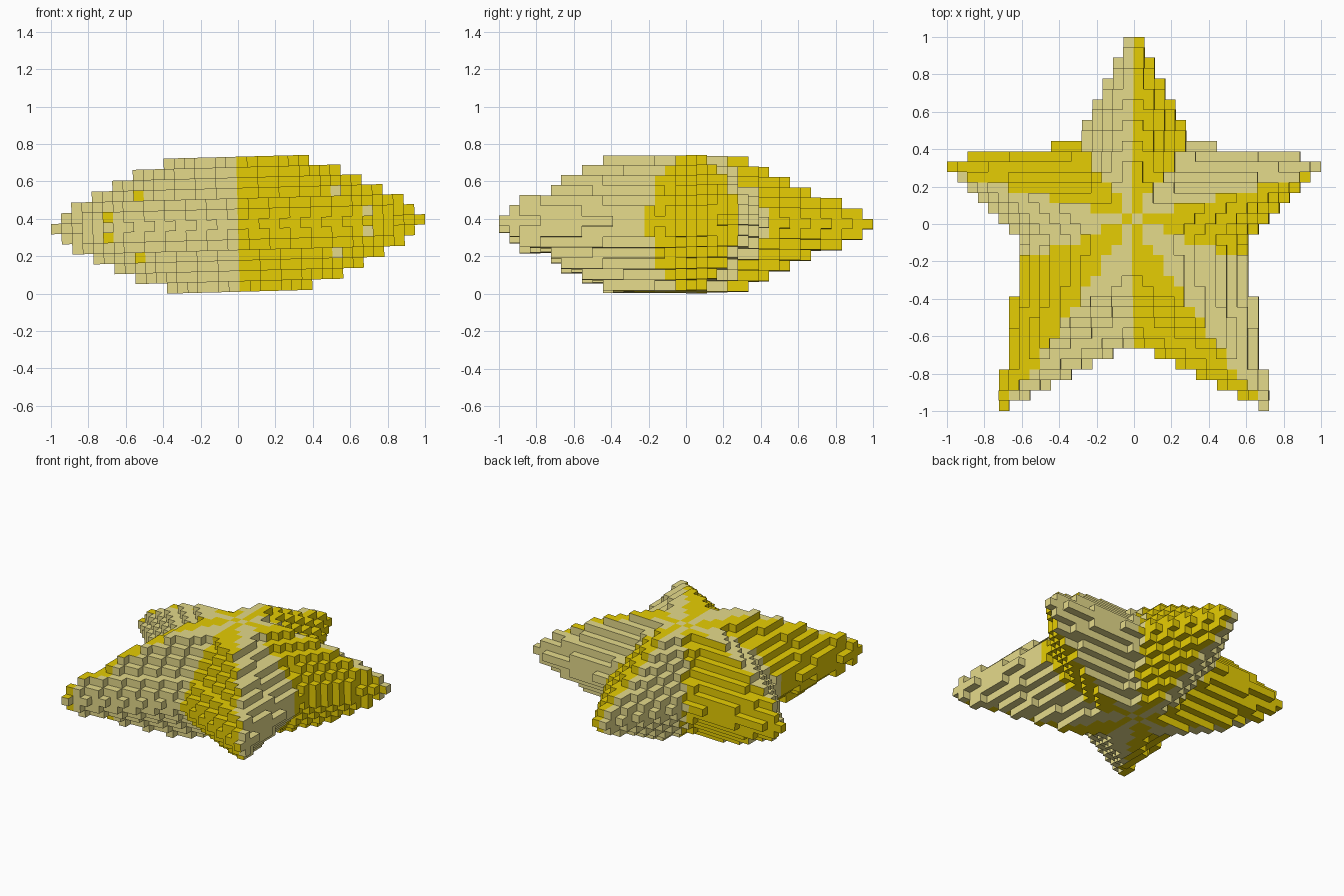
import bpy, bmesh, math
from mathutils import Matrix

if "Cube" in bpy.data.objects:
    bpy.data.objects.remove(bpy.data.objects["Cube"])

S = 1 / 18            # cube size: 36 cubes across
COLOUR_Y = 0.02       # point the coloured sectors meet

# Width scale, depth scale and centre of each layer, from the middle out
SCALE = [(1, 1, -0.06), (0.957, 0.945, -0.06), (0.89, 0.86, -0.06), (0.78, 0.725, -0.06),
         (0.69, 0.629, -0.065), (0.54, 0.525, -0.06), (0.39, 0.399, -0.06)]
LAYERS = len(SCALE) - 1

# Right half of the star outline, tip and valley points from top to bottom
half = [(0, 1.05), (0.31, 0.434), (1.03, 0.343), (0.597, -0.1), (0.7315, -1.004), (0, -0.638)]
outline = half + [(-x, y) for x, y in half[-2:0:-1]]

# Angles from straight up where the colour changes
borders = [math.atan2(x, y) for x, y in
           [(0.28, 0.40), (1, 0.265), (1, -0.34), (0.684, -1)]]


def make_material(name, rgb):
    m = bpy.data.materials.new(name)
    m.diffuse_color = (*rgb, 1)
    m.use_nodes = True
    m.node_tree.nodes["Principled BSDF"].inputs["Base Color"].default_value = m.diffuse_color
    return m


def inside(x, y):
    hit = False
    for (x1, y1), (x2, y2) in zip(outline, outline[1:] + outline[:1]):
        if (y1 > y) != (y2 > y) and x < x1 + (y - y1) * (x2 - x1) / (y2 - y1):
            hit = not hit
    return hit


def colour(x, y):
    sector = sum(math.atan2(abs(x), y - COLOUR_Y) > b for b in borders)
    return (sector + (x < 0)) % 2


# Stacked star layers of cubes
cells = set()
for k in range(-LAYERS, LAYERS + 1):
    fx, fy, cy = SCALE[abs(k)]
    for i in range(18):
        for j in range(-18, 18):
            x, y = (i + 0.5) * S, (j + 0.5) * S
            if inside(x / fx, -0.06 + (y - cy) / fy):
                cells.update({(i, j, k), (-1 - i, j, k)})

# Outer cube faces only
bm = bmesh.new()
corners = {}


def corner(p):
    if p not in corners:
        corners[p] = bm.verts.new((p[0] * S, p[1] * S, (p[2] - 0.5) * S))
    return corners[p]


for c in sorted(cells):
    for axis in range(3):
        u, v = (axis + 1) % 3, (axis + 2) % 3
        for side in (0, 1):
            n = list(c)
            n[axis] += 2 * side - 1
            if tuple(n) in cells:
                continue
            loop = []
            for du, dv in ((0, 0), (1, 0), (1, 1), (0, 1)):
                p = list(c)
                p[axis] += side
                p[u] += du
                p[v] += dv
                loop.append(corner(tuple(p)))
            face = bm.faces.new(loop if side else loop[::-1])
            # colour by the sector just outside the face
            face.material_index = colour((n[0] + 0.5) * S, (n[1] + 0.5) * S)

# Slight lean, then stand on the ground
bm.transform(Matrix.Rotation(math.radians(-1.5), 4, 'Y'))
low = min(v.co.z for v in bm.verts)
bm.transform(Matrix.Translation((0, 0, -low)))

mesh = bpy.data.meshes.new("block_star")
bm.to_mesh(mesh)
bm.free()
mesh.materials.append(make_material("yellow", (0.79, 0.61, 0.001)))
mesh.materials.append(make_material("khaki", (0.78, 0.70, 0.255)))
star = bpy.data.objects.new("block_star", mesh)
bpy.context.collection.objects.link(star)
